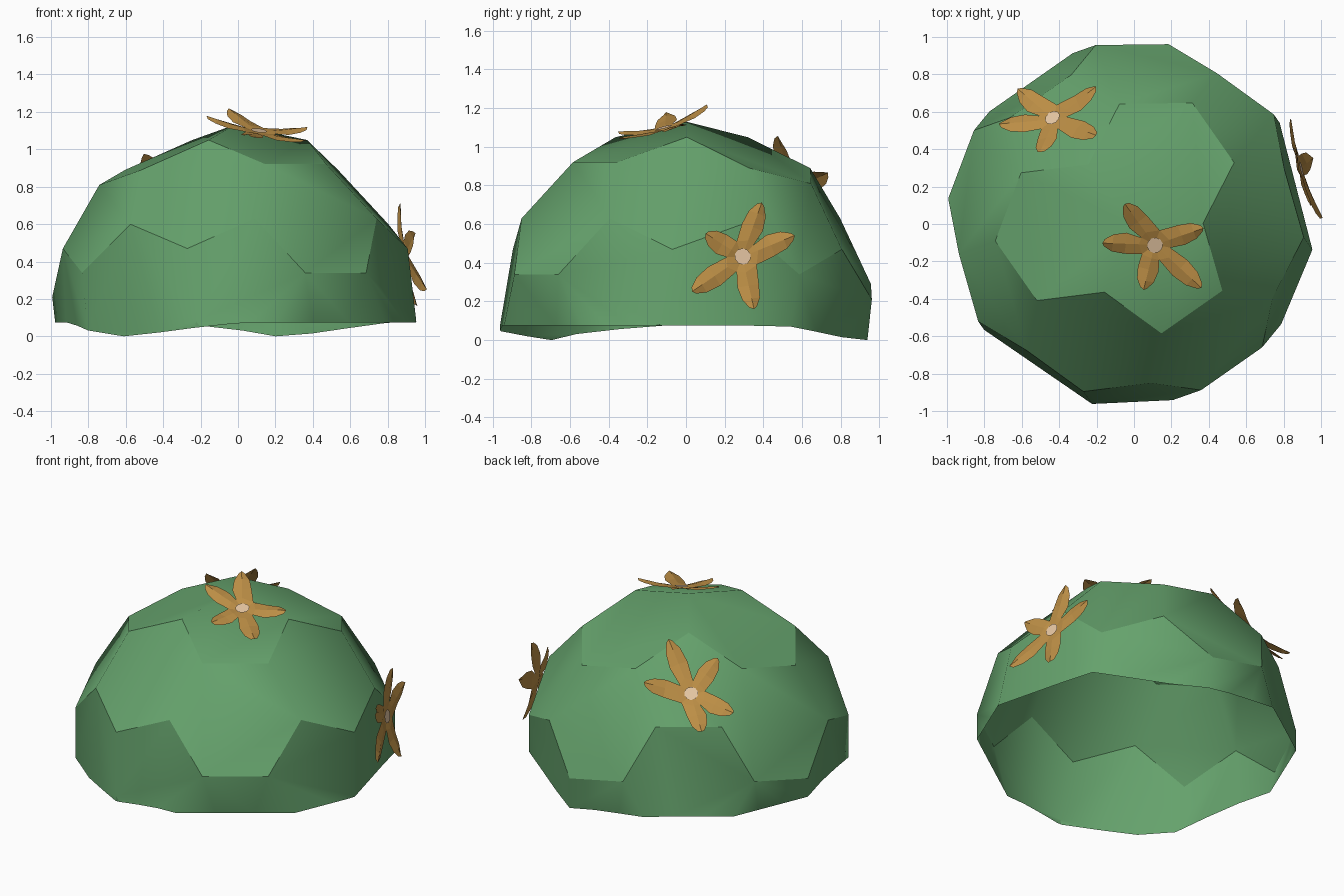
import bpy, bmesh, math
from mathutils import Vector, Matrix

if "Cube" in bpy.data.objects:
    bpy.data.objects.remove(bpy.data.objects["Cube"])

R = 0.985
CENTRE = Vector((-0.02, 0, 0.145))
PHI = (1 + math.sqrt(5)) / 2


def material(name, rgb):
    m = bpy.data.materials.new(name)
    m.diffuse_color = (*rgb, 1)
    m.use_nodes = True
    m.node_tree.nodes["Principled BSDF"].inputs["Base Color"].default_value = m.diffuse_color
    return m


GREEN = material("green_shell", (0.13, 0.36, 0.15))
ORANGE = material("orange_petals", (0.50, 0.27, 0.06))
CREAM = material("pale_centre", (0.78, 0.56, 0.36))


def add_object(name, bm, mats):
    me = bpy.data.meshes.new(name)
    bm.to_mesh(me)
    bm.free()
    for m in mats:
        me.materials.append(m)
    ob = bpy.data.objects.new(name, me)
    bpy.context.collection.objects.link(ob)
    return ob


# Dome: truncated icosahedron standing corner-up, cut just below its middle
def build_dome():
    base = [(0, 1, 3 * PHI), (1, 2 + PHI, 2 * PHI), (PHI, 2, 2 * PHI + 1)]
    corners = set()
    for b in base:
        for s in range(8):
            p = [round(b[k] * (-1 if s >> k & 1 else 1), 5) + 0.0 for k in range(3)]
            for k in range(3):
                corners.add((p[k], p[(k + 1) % 3], p[(k + 2) % 3]))
    up = Vector((0, 1, 3 * PHI)).normalized()
    side = Vector((1, 0, 0))
    along = side.cross(up) * -1
    az = math.radians(-55)
    ca, sa = math.cos(az), math.sin(az)
    bm = bmesh.new()
    for c in sorted(corners):
        v = Vector(c).normalized() * R
        u, w = -v.dot(along) if along.y < 0 else v.dot(along), v.dot(side)
        bm.verts.new(CENTRE + Vector((u * ca - w * sa, u * sa + w * ca, v.dot(up))))
    bmesh.ops.convex_hull(bm, input=bm.verts[:])
    bmesh.ops.dissolve_limit(bm, angle_limit=0.1, verts=bm.verts[:], edges=bm.edges[:])

    # rings of faces around the top corner, smooth inside each ring
    reached = {max(bm.verts, key=lambda v: v.co.z)}
    ring, level = {}, 0
    while len(ring) < len(bm.faces):
        new = {f for v in reached for f in v.link_faces if f not in ring}
        for f in new:
            ring[f] = level
            reached.update(f.verts)
        level += 1
    for f in bm.faces:
        f.smooth = True
    for e in bm.edges:
        e.smooth = len({ring[f] for f in e.link_faces}) == 1

    # open wavy rim
    bmesh.ops.bisect_plane(bm, geom=bm.verts[:] + bm.edges[:] + bm.faces[:],
                           plane_co=(0, 0, 0.075), plane_no=(0, 0, 1), clear_inner=True)
    rim = [e for e in bm.edges if e.is_boundary]
    bmesh.ops.subdivide_edges(bm, edges=rim, cuts=2)
    for v in bm.verts:
        if v.is_boundary:
            a = math.degrees(math.atan2(v.co.y, v.co.x))
            dip = 0
            for low in (72, 232):
                d = abs((a - low + 180) % 360 - 180)
                dip = max(dip, 1 - d / 40)
            v.co.z = 0.075 - 0.075 * dip
    lowest = min(v.co.z for v in bm.verts)
    for v in bm.verts:
        if v.is_boundary and v.co.z < lowest + 0.008:
            v.co.z = 0
    return add_object("dome_shell", bm, [GREEN])


# Flower: five uneven petals curling out to given tips, plus a pale disc
def build_flower(name, centre, tips):
    c = Vector(centre)
    arms = [Vector(t) - c for t in tips]
    n = sum((arms[i].cross(arms[(i + 1) % 5]) for i in range(5)), Vector()).normalized()
    if n.dot(c - CENTRE) < 0:
        n.negate()
        arms.reverse()
    flat = [(a - n * a.dot(n)) for a in arms]
    bm = bmesh.new()
    hub = bm.verts.new(c)
    notch = []
    for i in range(5):
        d = (flat[i].normalized() + flat[(i + 1) % 5].normalized()).normalized()
        notch.append(bm.verts.new(c + d * 0.085 + n * 0.012))
    for i in range(5):
        a, lift = flat[i], arms[i].dot(n)
        s = n.cross(a).normalized()
        right, left = notch[i - 1], notch[i]
        mid = bm.verts.new(c + a * 0.3 + n * 0.018)
        bm.faces.new((hub, right, mid))
        bm.faces.new((hub, mid, left))
        for f, hw in ((0.55, 0.058), (0.8, 0.047), (0.96, 0.02)):
            p = c + a * f + n * lift * f ** 1.6
            r2, l2 = bm.verts.new(p - s * hw), bm.verts.new(p + s * hw)
            m2 = bm.verts.new(p + n * 0.012 + (a * 0.04 if f > 0.9 else Vector()))
            bm.faces.new((right, r2, m2, mid))
            bm.faces.new((mid, m2, l2, left))
            right, mid, left = r2, m2, l2
    # pale disc
    rot = n.to_track_quat('Z', 'Y').to_matrix().to_4x4()
    disc = bmesh.ops.create_circle(bm, cap_ends=True, segments=10, radius=0.043,
                                   matrix=Matrix.Translation(c + n * 0.016) @ rot)
    for f in {f for v in disc["verts"] for f in v.link_faces}:
        f.material_index = 1
    return add_object(name, bm, [ORANGE, CREAM])


build_dome()
build_flower("top_flower", (0.11, -0.11, 1.085),
             [(0.37, -0.02, 1.11), (-0.05, 0.11, 1.21), (-0.17, -0.10, 1.17),
              (0.05, -0.35, 1.07), (0.36, -0.34, 1.04)])
build_flower("back_flower", (-0.43, 0.56, 0.78),
             [(-0.20, 0.73, 0.86), (-0.62, 0.72, 0.64), (-0.72, 0.53, 0.72),
              (-0.50, 0.38, 0.97), (-0.20, 0.47, 1.05)])
build_flower("side_flower", (0.88, 0.29, 0.43),
             [(0.83, 0.56, 0.54), (0.86, 0.39, 0.71), (0.94, 0.10, 0.55),
              (1.00, 0.03, 0.25), (0.95, 0.35, 0.16)])
